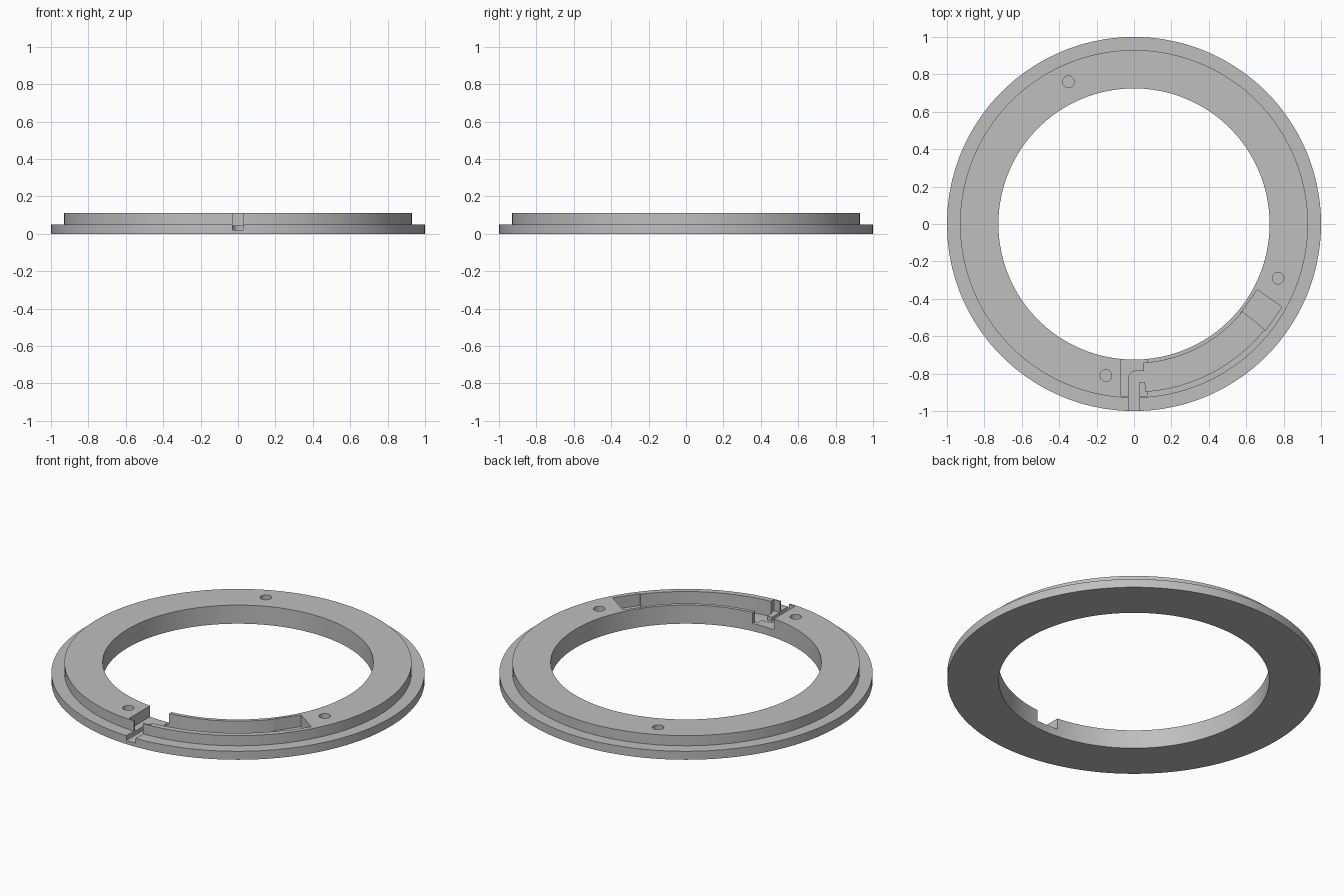
import bpy, bmesh
from math import sin, cos, radians, pi
from mathutils import Vector

cube = bpy.data.objects.get("Cube")
if cube:
    bpy.data.objects.remove(cube, do_unlink=True)

grey = bpy.data.materials.new("plain_grey")
grey.use_nodes = True
grey.diffuse_color = (0.52, 0.52, 0.52, 1)
grey.node_tree.nodes["Principled BSDF"].inputs["Base Color"].default_value = grey.diffuse_color


def make_object(name, bm):
    bmesh.ops.recalc_face_normals(bm, faces=bm.faces)
    mesh = bpy.data.meshes.new(name)
    bm.to_mesh(mesh)
    bm.free()
    mesh.materials.append(grey)
    ob = bpy.data.objects.new(name, mesh)
    bpy.context.collection.objects.link(ob)
    return ob


def polar(r, degrees):
    a = radians(degrees)
    return Vector((r * cos(a), r * sin(a)))


def arc(r, start, end, steps, centre=(0, 0)):
    return [Vector(centre) + polar(r, start + (end - start) * i / steps) for i in range(steps + 1)]


def prism(name, outline, floor, top=0.2):
    """Cutter: a closed outline raised from floor to above the ring."""
    bm = bmesh.new()
    face = bm.faces.new([bm.verts.new((x, y, floor)) for x, y in outline])
    up = bmesh.ops.extrude_face_region(bm, geom=[face])["geom"]
    bmesh.ops.translate(bm, verts=[v for v in up if isinstance(v, bmesh.types.BMVert)],
                        vec=(0, 0, top - floor))
    ob = make_object(name, bm)
    ob.hide_render = True
    return ob


# Stepped ring, lathed from its cross-section
INNER, STEP, OUTER = 0.725, 0.93, 1.0
LIP, TOP = 0.05, 0.11
SEGMENTS = 144
profile = [(INNER, 0), (OUTER, 0), (OUTER, LIP), (STEP, LIP), (STEP, TOP), (INNER, TOP)]
bm = bmesh.new()
rings = [[bm.verts.new((r * cos(2 * pi * i / SEGMENTS), r * sin(2 * pi * i / SEGMENTS), z))
          for r, z in profile] for i in range(SEGMENTS)]
for i, ring in enumerate(rings):
    after = rings[(i + 1) % SEGMENTS]
    for j in range(len(profile)):
        k = (j + 1) % len(profile)
        bm.faces.new((ring[j], after[j], after[k], ring[k]))
body = make_object("stepped_ring", bm)

cutters = []

# Curved channel along the front left
cutters.append(prism("curved_channel", arc(0.746, -86, -39, 24) + arc(0.897, -39, -86, 24), 0.02))

# Square pocket, open to the central hole
cutters.append(prism("front_pocket", [(-0.07, -0.92), (0.07, -0.92), (0.07, -0.68), (-0.07, -0.68)], 0.045))

# Slot from the outer rim, bending into the channel
bend = arc(0.045, 90, 180, 8, (0.015, -0.83))
cutters.append(prism("bent_slot", [(-0.03, -1.1), (0.03, -1.1), (0.03, -0.845),
                                   (0.07, -0.845), (0.07, -0.785)] + bend, 0.021))

# Rectangular pocket at the far end of the channel
out, along = polar(1, -35), polar(1, 55)
corners = [(0.741, -0.065), (0.902, -0.065), (0.902, 0.09), (0.741, 0.09)]
cutters.append(prism("end_pocket", [out * r + along * t for r, t in corners], 0.04))

# Three blind round holes
for i, spot in enumerate([(-0.35, 0.76), (0.77, -0.29), (-0.15, -0.81)]):
    cutters.append(prism(f"round_hole_{i + 1}", arc(0.031, 0, 345, 23, spot), 0.03))

# Cut everything, then discard the cutters
bpy.ops.object.select_all(action="DESELECT")
bpy.context.view_layer.objects.active = body
body.select_set(True)
for cutter in cutters:
    mod = body.modifiers.new(cutter.name, "BOOLEAN")
    mod.operation = "DIFFERENCE"
    mod.solver = "EXACT"
    mod.object = cutter
    bpy.ops.object.modifier_apply(modifier=mod.name)
    bpy.data.objects.remove(cutter, do_unlink=True)

bpy.ops.object.shade_smooth_by_angle(angle=radians(30))
